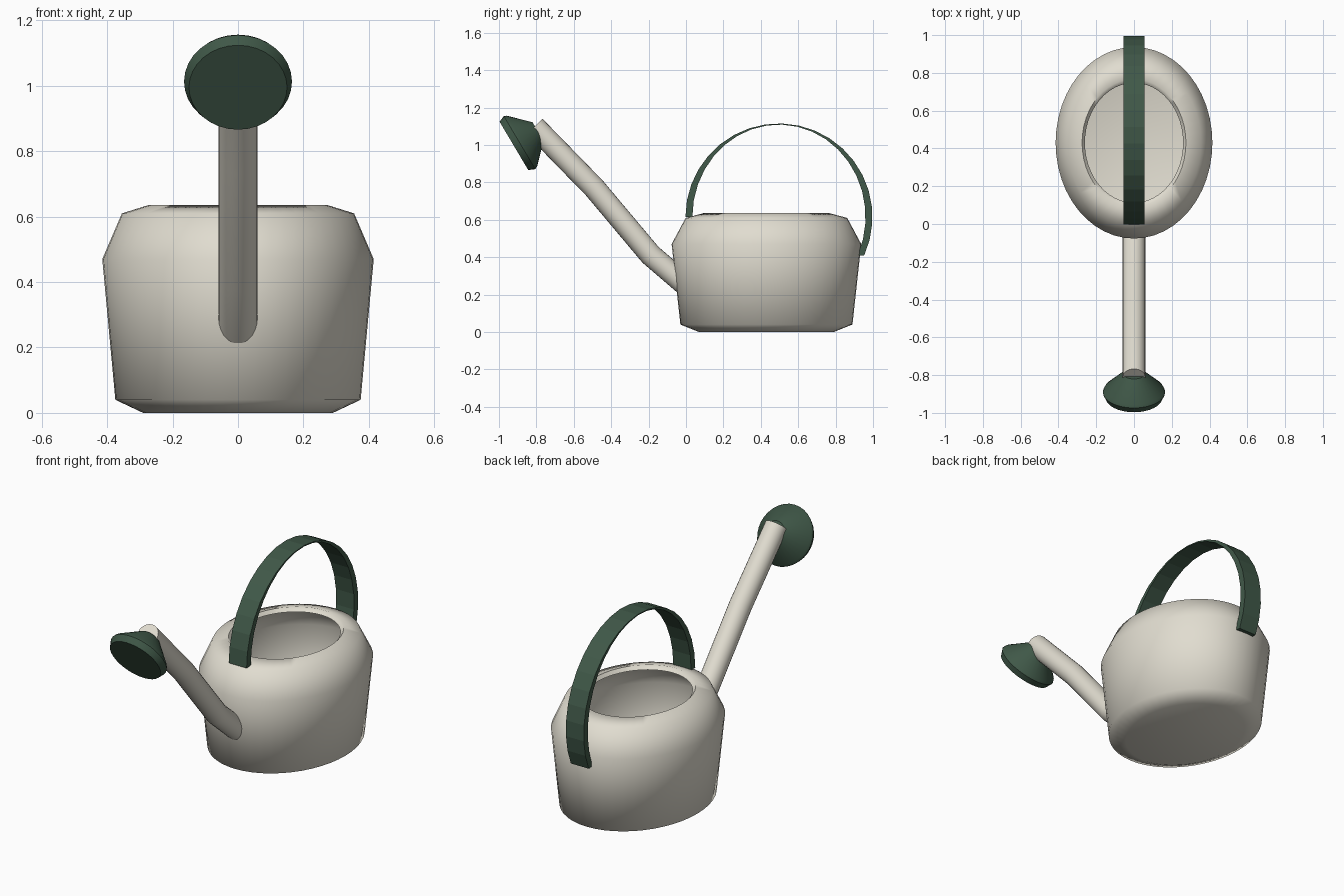
import bpy, bmesh, math
from mathutils import Vector

if "Cube" in bpy.data.objects:
    bpy.data.objects.remove(bpy.data.objects["Cube"])


def material(name, rgb):
    m = bpy.data.materials.new(name)
    m.diffuse_color = (*rgb, 1)
    m.use_nodes = True
    m.node_tree.nodes["Principled BSDF"].inputs["Base Color"].default_value = m.diffuse_color
    return m


CREAM = material("cream", (0.75, 0.72, 0.63))
GREEN = material("dark green", (0.051, 0.098, 0.065))


def loft(name, rings, mat, smooth=None, closed=False):
    """Join rings of points with quads; cap the ends unless the rings form a loop."""
    bm = bmesh.new()
    vs = [[bm.verts.new(p) for p in ring] for ring in rings]
    n = len(vs[0])
    for a, b in zip(vs, vs[1:]):
        for i in range(n):
            j = (i + 1) % n
            bm.faces.new((a[i], a[j], b[j], b[i]))
    bm.faces.new(vs[0][::-1])
    bm.faces.new(vs[-1])
    bmesh.ops.recalc_face_normals(bm, faces=bm.faces)
    me = bpy.data.meshes.new(name)
    bm.to_mesh(me)
    bm.free()
    me.materials.append(mat)
    ob = bpy.data.objects.new(name, me)
    bpy.context.collection.objects.link(ob)
    if smooth:
        bpy.ops.object.select_all(action='DESELECT')
        ob.select_set(True)
        bpy.context.view_layer.objects.active = ob
        bpy.ops.object.shade_smooth_by_angle(angle=math.radians(smooth))
    return ob


def ring(center, u, v, ru, rv, n):
    c, u, v = Vector(center), Vector(u), Vector(v)
    return [c + u * ru * math.cos(2 * math.pi * i / n) + v * rv * math.sin(2 * math.pi * i / n)
            for i in range(n)]


X, Y = (1, 0, 0), (0, 1, 0)

# Oval body: outside profile, rim, then inside wall and floor (rx, ry, z)
body = [(0.29, 0.36, 0), (0.375, 0.46, 0.04), (0.415, 0.507, 0.47), (0.355, 0.432, 0.61),
        (0.275, 0.338, 0.635), (0.26, 0.317, 0.615), (0.34, 0.417, 0.595),
        (0.4, 0.492, 0.468), (0.361, 0.446, 0.05), (0.285, 0.355, 0.014)]
loft("body", [ring((0, 0.43, z), X, Y, rx, ry, 48) for rx, ry, z in body], CREAM, 65)

# Bent spout
path = [Vector(p) for p in ((0, 0.0, 0.25), (0, -0.19, 0.413), (0, -0.49, 0.77), (0, -0.81, 1.098))]
rings = []
for i, p in enumerate(path):
    d_in = (p - path[i - 1]).normalized() if i else (path[1] - p).normalized()
    d_out = (path[i + 1] - p).normalized() if i < len(path) - 1 else d_in
    t = (d_in + d_out).normalized()
    rings.append(ring(p, X, t.cross(Vector(X)), 0.06, 0.06 / t.dot(d_in), 24))
loft("spout", rings, CREAM, 40)

# Sprinkler rose: shallow cone facing forward and down (radius, distance behind face)
axis = Vector((0, 0.86, 0.51)).normalized()
face = Vector((0, -0.92, 0.995))
rose = [(0.15, 0), (0.165, 0.035), (0.158, 0.05), (0.058, 0.15)]
loft("sprinkler_rose", [ring(face + axis * t, X, axis.cross(Vector(X)), r, r, 32) for r, t in rose],
     GREEN, 30)

# Arched strap handle, thinning towards the top
rings = []
steps = 20
for i in range(steps + 1):
    a = math.radians(180 - 204.5 * i / steps)
    c, s = math.cos(a), math.sin(a)
    yo, zo = 0.497 + 0.5 * c, 0.615 + 0.5 * s
    yi, zi = 0.497 + 0.463 * c, 0.615 + 0.494 * s
    rings.append([(-0.056, yo, zo), (0.056, yo, zo), (0.056, yi, zi), (-0.056, yi, zi)])
loft("handle", rings, GREEN)
